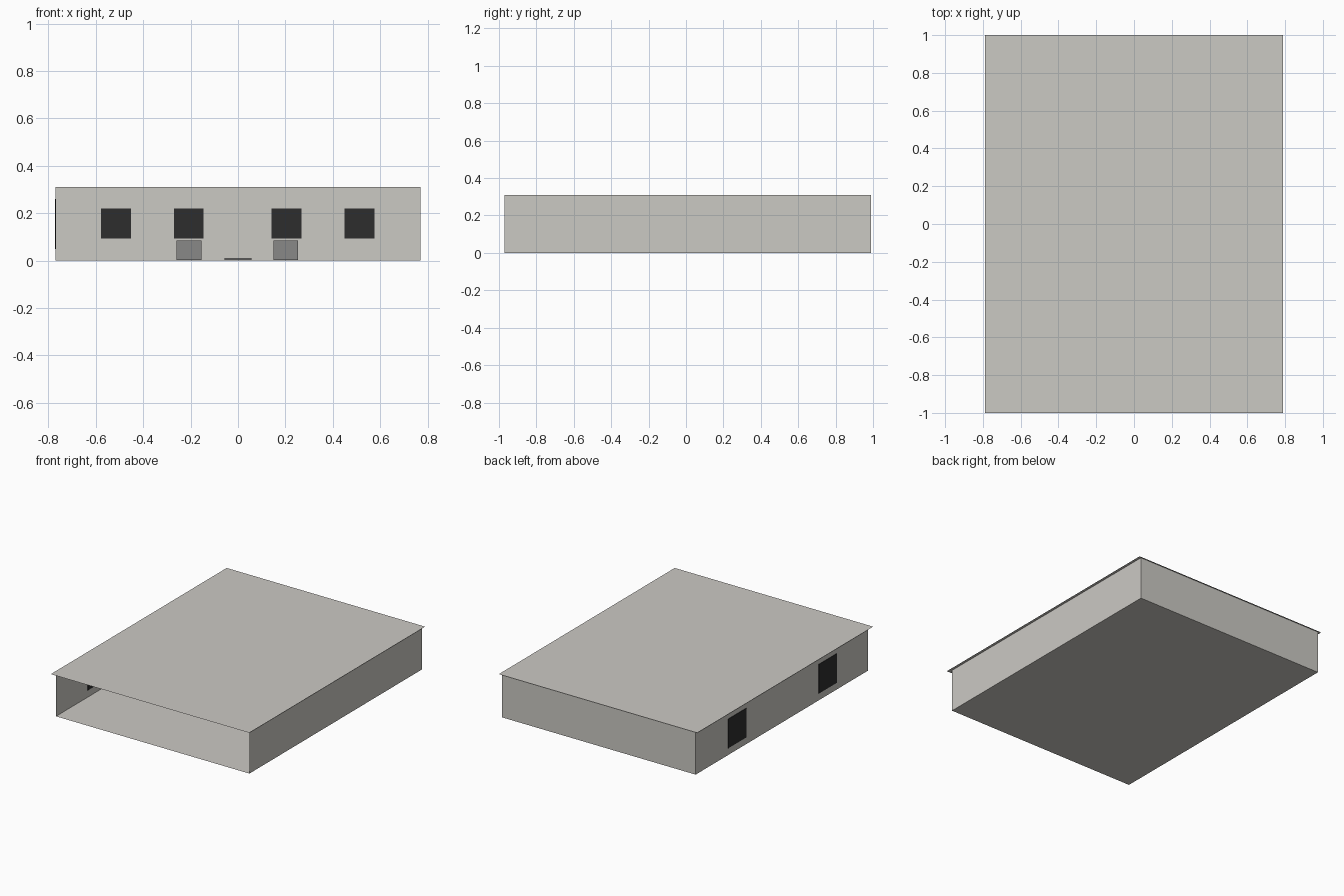
import bpy
import math

if "Cube" in bpy.data.objects:
    bpy.data.objects.remove(bpy.data.objects["Cube"])

W, Y0, Y1, H = 0.77, -0.97, 0.99, 0.31   # half width, front, back, height


def material(name, rgb):
    m = bpy.data.materials.new(name)
    m.diffuse_color = (*rgb, 1)
    m.use_nodes = True
    m.node_tree.nodes["Principled BSDF"].inputs["Base Color"].default_value = m.diffuse_color
    return m


PLASTER = material("plaster", (0.60, 0.585, 0.55))
GLASS = material("dark_glass", (0.027, 0.027, 0.027))
GREY = material("furniture_grey", (0.25, 0.25, 0.245))


def panel(name, loc, size, rot, mat):
    """Flat sheet, size given in its own plane."""
    bpy.ops.mesh.primitive_plane_add(size=1, location=loc, rotation=rot)
    o = bpy.context.object
    o.name = name
    o.scale = (size[0], size[1], 1)
    o.data.materials.append(mat)


def block(name, loc, size, mat):
    bpy.ops.mesh.primitive_cube_add(size=1, location=loc)
    o = bpy.context.object
    o.name = name
    o.scale = size
    o.data.materials.append(mat)


Q = math.pi / 2
YM, L = (Y0 + Y1) / 2, Y1 - Y0

# Shell: floor, back and side walls, overhanging flat roof; the front is open
panel("floor", (0, YM, 0), (2 * W, L), (0, 0, 0), PLASTER)
panel("roof", (0, 0, H), (1.58, 2.0), (0, 0, 0), PLASTER)
panel("back_wall", (0, Y1, H / 2), (2 * W, H), (Q, 0, 0), PLASTER)
panel("left_wall", (-W, YM, H / 2), (H, L), (0, Q, 0), PLASTER)
panel("right_wall", (W, YM, H / 2), (H, L), (0, -Q, 0), PLASTER)

# Back windows, on the inside of the wall
for x in (-0.515, -0.208, 0.204, 0.513):
    panel("back_window", (x, Y1 - 0.004, 0.157), (0.126, 0.126), (Q, 0, 0), GLASS)

# Side windows: left ones show on both sides, right ones only inside
for y in (-0.51, 0.52):
    block("left_window", (-W, y, 0.155), (0.006, 0.205, 0.21), GLASS)
    panel("right_window", (W - 0.004, y, 0.155), (0.21, 0.205), (0, -Q, 0), GLASS)

# Two low cabinets and a floor mat
for x in (-0.207, 0.202):
    block("cabinet", (x, 0.53, 0.0435), (0.104, 0.1, 0.083), GREY)
block("floor_mat", (0, 0.01, 0.007), (0.115, 0.115, 0.01), GREY)
